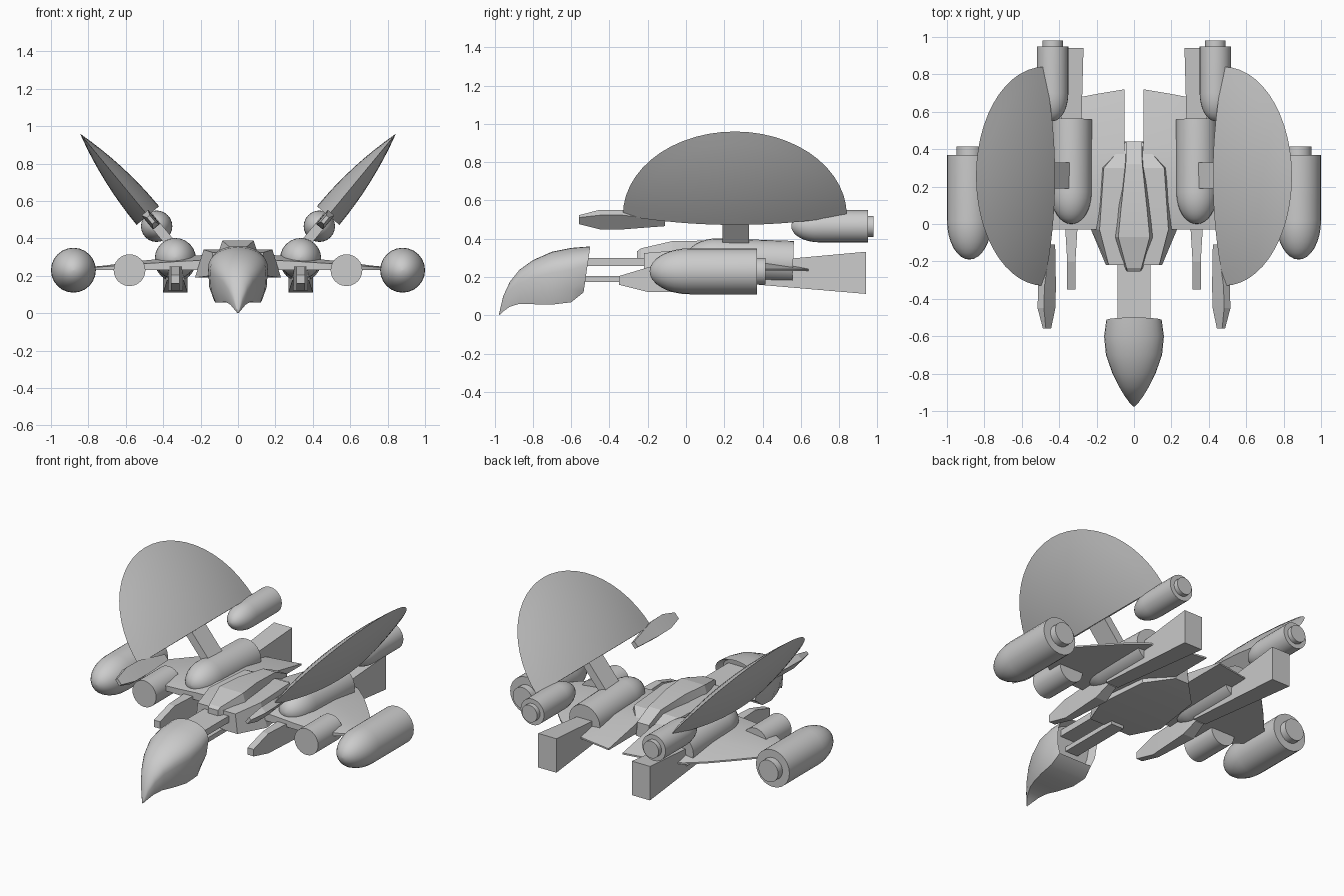
import bpy, bmesh
from math import sin, cos, pi, radians, sqrt
from mathutils import Matrix, Vector

if "Cube" in bpy.data.objects:
    bpy.data.objects.remove(bpy.data.objects["Cube"])


def finish(name, bm, mirror=False, angle=32):
    bmesh.ops.remove_doubles(bm, verts=bm.verts, dist=1e-5)
    bmesh.ops.recalc_face_normals(bm, faces=bm.faces)
    me = bpy.data.meshes.new(name)
    bm.to_mesh(me)
    bm.free()
    ob = bpy.data.objects.new(name, me)
    bpy.context.collection.objects.link(ob)
    bpy.ops.object.select_all(action='DESELECT')
    ob.select_set(True)
    bpy.context.view_layer.objects.active = ob
    bpy.ops.object.shade_smooth_by_angle(angle=radians(angle))
    if mirror:
        m = ob.modifiers.new("mirror", 'MIRROR')
        m.use_mirror_merge = False
    return ob


def loft(name, rings, mirror=False, angle=32, matrix=None, recess=0):
    """Skin equal-length closed rings of 3D points and cap both ends."""
    bm = bmesh.new()
    rows = [[bm.verts.new(p) for p in ring] for ring in rings]
    n = len(rows[0])
    for a, b in zip(rows, rows[1:]):
        for i in range(n):
            j = (i + 1) % n
            bm.faces.new((a[i], a[j], b[j], b[i]))
    back = bm.faces.new(rows[0])
    bm.faces.new(rows[-1])
    if recess:
        bmesh.ops.recalc_face_normals(bm, faces=bm.faces)
        bmesh.ops.inset_region(bm, faces=[back], thickness=0.02)
        for v in back.verts:
            v.co.y -= recess
    if matrix:
        bm.transform(matrix)
    return finish(name, bm, mirror, angle)


def rect(y, x, w, z0, z1, top=1.0):
    """Rectangular ring across y, optionally narrower on top."""
    return [(x - w, y, z0), (x + w, y, z0), (x + w * top, y, z1), (x - w * top, y, z1)]


def spin(name, x, z, profile, tilt=0, seg=24):
    """Round body along y from (y, radius) pairs, mirrored."""
    rings = [[(r * cos(2 * pi * k / seg), y, r * sin(2 * pi * k / seg)) for k in range(seg)]
             for y, r in profile]
    m = Matrix.Translation((x, 0, z)) @ Matrix.Rotation(radians(tilt), 4, 'X')
    return loft(name, rings, True, matrix=m)


def nose(y0, y1, r, n=8):
    """Elliptical nose from the tip y0 to the full radius at y1."""
    return [(y1 - (y1 - y0) * cos(a), max(r * sin(a), 0.001))
            for a in [pi / 2 * i / n for i in range(n + 1)]]


# Hooked nose head with a recessed back
head = []
for y, zt, zb, w in [(-.5, .36, .12, .148), (-.6, .352, .068, .16), (-.7, .332, .056, .15),
                     (-.8, .288, .058, .115), (-.87, .238, .06, .08), (-.92, .175, .045, .05),
                     (-.955, .1, .02, .024), (-.976, .01, .0, .003)]:
    h = zt - zb
    zm = zb + h * .6
    ring = [(w * cos(a), y, zm + (zt - zm) * sin(a) ** .9) for a in [pi * i / 14 for i in range(1, 14)]]
    ring = [(w, y, zm)] + ring + [(-w, y, zm), (-w * .96, y, zb + h * .25), (-w * .8, y, zb),
                                  (w * .8, y, zb), (w * .96, y, zb + h * .25)]
    if y == -.5:
        ring = [(px, y - .035 * (zt - pz) / h, pz) for px, _, pz in ring]
    head.append(ring)
loft("head", head, recess=.05)

# Neck bars
loft("neck_upper", [rect(-.57, 0, .088, .258, .3), rect(-.2, 0, .088, .258, .3)])
loft("neck_lower", [rect(-.57, 0, .045, .175, .205), rect(-.15, 0, .045, .175, .205)])

# Central hull and raised spine
loft("hull", [rect(-.22, 0, .15, .2, .325, .9), rect(-.03, 0, .23, .19, .34, .8),
              rect(.3, 0, .19, .2, .335, .85), rect(.44, 0, .05, .22, .27, .85)], angle=10)
loft("spine", [rect(-.255, 0, .035, .29, .335), rect(-.235, 0, .05, .28, .35, .8),
               rect(-.07, 0, .112, .3, .388, .75), rect(.1, 0, .09, .3, .39, .75),
               rect(.32, 0, .052, .26, .365, .85), rect(.44, 0, .042, .25, .31)], angle=10)

# Domed wings: chordwise sections from the root to the rounded tip
wing = []
for x, f, r, zt in [(.05, -.03, .72, .31), (.2, -.03, .695, .31), (.28, -.03, .68, .305),
                    (.42, -.03, .63, .29), (.52, -.025, .545, .28), (.62, 0, .44, .268),
                    (.71, .05, .34, .255), (.79, .13, .25, .248)]:
    c = r - f
    wing.append([(x, f, .232), (x, f, .24 + (zt - .24) * .6), (x, f + .2 * c, zt),
                 (x, f + .6 * c, .24 + (zt - .24) * .85), (x, r, .242), (x, r, .232)])
loft("wing", wing, True)

# Outer nacelles, inner engines, upper pods and intakes
spin("outer_nacelle", .88, .23, nose(-.19, .02, .12) + [(.37, .12), (.37, .07), (.415, .07)])
spin("inner_engine", .335, .298, nose(0, .17, .11) + [(.56, .11)], tilt=-2)
spin("upper_pod", .435, .465, nose(.55, .7, .084) + [(.95, .084), (.95, .055), (.98, .055)])
spin("intake", .58, .23, [(-.13, .085), (.12, .085)])

# Lower guns and flared rear fins
loft("lower_gun", [rect(-.35, .335, .022, .16, .205), rect(-.2, .335, .022, .122, .25),
                   rect(.1, .335, .04, .122, .25), rect(.2, .335, .03, .17, .25)], True, 10)
loft("rear_fin", [rect(.2, .335, .045, .175, .265), rect(.94, .335, .065, .112, .332)], True, 10)

# Leaning half-lens sails; local x is the height axis, z the lens thickness
R, T, N, M = .585, .078, 26, 8
up = Vector((.36, 0, .435)).normalized()
out = Vector((up.z, 0, -up.x))
base = Vector((.482, .255, .522))
sphere = (R * R + T * T) / (2 * T)
bm = bmesh.new()
sides = []
for s in (1, -1):
    grid = []
    for i in range(M + 1):
        rr = R * i / M
        t = s * (sqrt(sphere * sphere - rr * rr) - sphere + T)
        grid.append([bm.verts.new(base + up * (rr * sin(pi * k / N) * .972)
                                  + Vector((0, rr * cos(pi * k / N), 0)) + out * t)
                     for k in range(N + 1)])
    for a, b in zip(grid, grid[1:]):
        for k in range(N):
            bm.faces.new((a[k], a[k + 1], b[k + 1], b[k]))
    sides.append([g[N] for g in grid[:0:-1]] + [g[0] for g in grid])
for k in range(2 * M):
    a, b = sides
    bm.faces.new((a[k], a[k + 1], b[k + 1], b[k]))
bmesh.ops.remove_doubles(bm, verts=bm.verts, dist=1e-5)
bmesh.ops.dissolve_degenerate(bm, edges=bm.edges, dist=1e-6)
finish("sail", bm, True, 25)


def slanted(y, c, lu, lo):
    """Rectangular ring aligned with the sail's lean."""
    p = Vector((c[0], y, c[1]))
    return [p + up * a * lu + out * b * lo for a, b in ((-1, -1), (1, -1), (1, 1), (-1, 1))]


# Forward blades beside the sails and struts that carry them
loft("forward_blade", [slanted(-.56, (.465, .5), .022, .01), slanted(-.45, (.468, .5), .048, .022),
                       slanted(-.33, (.465, .5), .048, .022), slanted(-.11, (.445, .49), .02, .014)],
     True, 10)
loft("sail_strut", [slanted(.19, (.415, .44), .11, .026), slanted(.33, (.415, .44), .11, .026)],
     True, 10)
